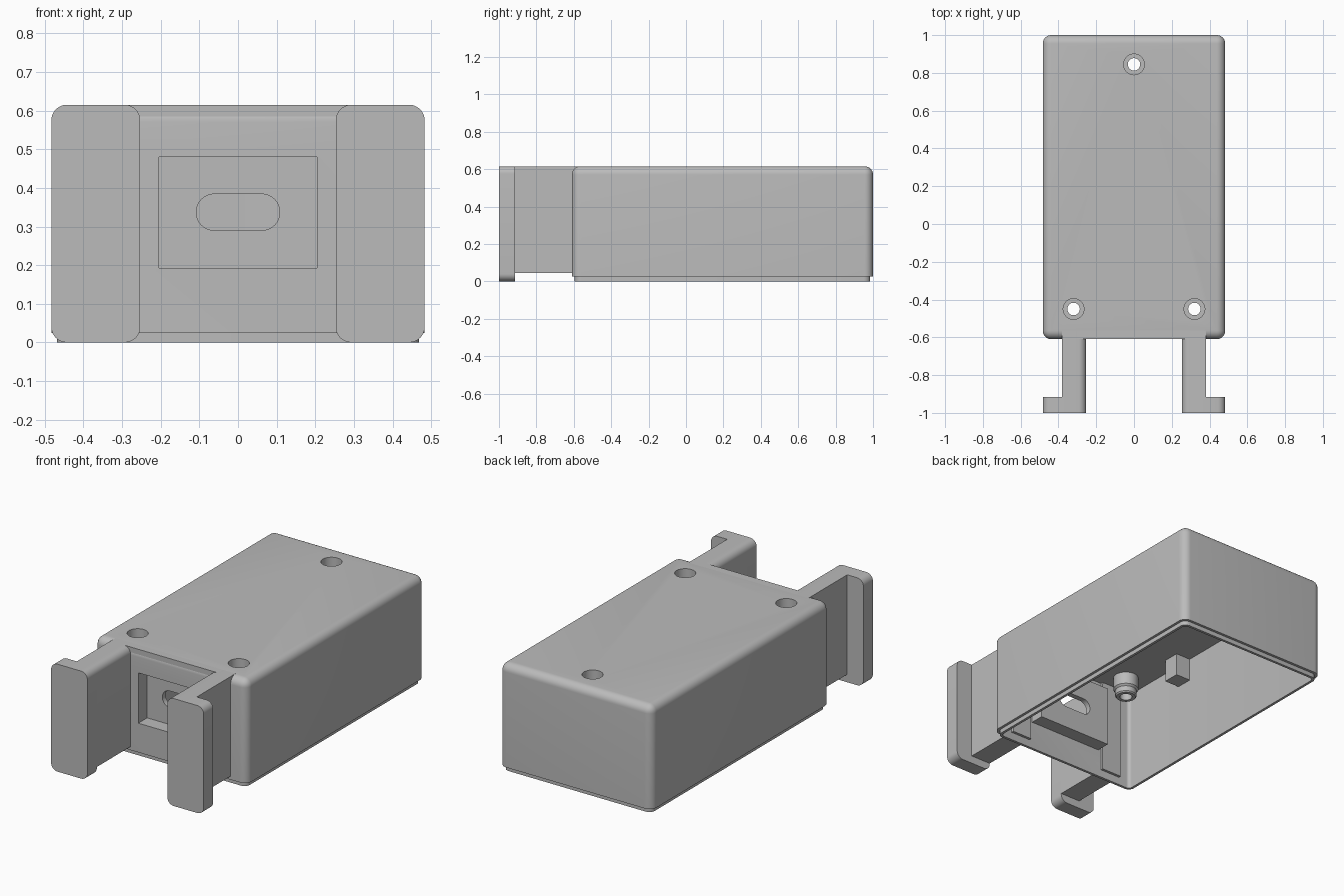
import bpy, bmesh, math
from mathutils import Vector

if "Cube" in bpy.data.objects:
    bpy.data.objects.remove(bpy.data.objects["Cube"])

grey = bpy.data.materials.new("plain grey")
grey.diffuse_color = (0.5, 0.5, 0.5, 1)
grey.use_nodes = True
grey.node_tree.nodes["Principled BSDF"].inputs["Base Color"].default_value = grey.diffuse_color


def finish(bm, name):
    """Turn a bmesh into a named object."""
    bmesh.ops.recalc_face_normals(bm, faces=bm.faces)
    me = bpy.data.meshes.new(name)
    bm.to_mesh(me)
    bm.free()
    me.materials.append(grey)
    ob = bpy.data.objects.new(name, me)
    bpy.context.collection.objects.link(ob)
    return ob


def box(name, lo, hi, radius=0, rule=None, segments=8):
    """Box between two corners; edges chosen by rule(direction, middle) are rounded."""
    lo, hi = Vector(lo), Vector(hi)
    bm = bmesh.new()
    bmesh.ops.create_cube(bm, size=1)
    for v in bm.verts:
        v.co = Vector((hi[i] if v.co[i] > 0 else lo[i]) for i in range(3))
    if rule:
        edges = []
        for e in bm.edges:
            a, b = e.verts[0].co, e.verts[1].co
            d = b - a
            axis = max(range(3), key=lambda i: abs(d[i]))
            if rule(axis, (a + b) / 2):
                edges.append(e)
        bmesh.ops.bevel(bm, geom=edges, offset=radius, segments=segments,
                        profile=0.5, affect='EDGES')
    return finish(bm, name)


def lathe(name, profile, x, y, closed=False, steps=40):
    """Spin (radius, z) points around a vertical axis at x, y."""
    bm = bmesh.new()
    rings = [[bm.verts.new((x + r * math.cos(2 * math.pi * k / steps),
                            y + r * math.sin(2 * math.pi * k / steps), z))
              for k in range(steps)] for r, z in profile]
    for p, q in zip(rings, rings[1:]):
        for k in range(steps):
            n = (k + 1) % steps
            bm.faces.new((p[k], p[n], q[n], q[k]))
    if closed:
        bm.faces.new(rings[0])
        bm.faces.new(rings[-1])
    return finish(bm, name)


def activate(ob):
    bpy.ops.object.select_all(action='DESELECT')
    ob.select_set(True)
    bpy.context.view_layer.objects.active = ob


def cut(ob, cutters):
    activate(ob)
    for c in cutters:
        m = ob.modifiers.new("cut", 'BOOLEAN')
        m.operation, m.solver, m.object = 'DIFFERENCE', 'EXACT', c
        bpy.ops.object.modifier_apply(modifier=m.name)


def mirror(ob):
    activate(ob)
    m = ob.modifiers.new("mirror", 'MIRROR')
    m.use_mirror_merge = False
    bpy.ops.object.modifier_apply(modifier=m.name)


def upright(axis, mid):
    return axis == 2


W, F, B, H = 0.483, -0.61, 1.0, 0.615     # half width, front, back, height
T, LIP = 0.03, 0.015                      # wall thickness, lip inset
screws = [(-0.32, -0.45), (0.32, -0.45), (0, 0.845)]

# Cutters: inner cavity, port recess, port slot, screw wells
cavity = box("cavity_cutter", (-W + T, F + T, -0.1), (W - T, B - T, H - T), 0.02, upright)
recess = box("recess_cutter", (-0.204, -0.7, 0.192), (0.204, -0.53, 0.48))
slot = box("slot_cutter", (-0.108, -0.6, 0.29), (0.108, -0.4, 0.384), 0.0465,
           lambda a, m: a == 1)
wells = [lathe("well_cutter", [(0.055, 0.5), (0.055, 0.7)], x, y, True) for x, y in screws]

# Outer shell, open underneath
shell = box("shell", (-W, F, 0.025), (W, B, H), 0.045,
            lambda a, m: a == 2 or m.z > 0.5)
cut(shell, [cavity, recess] + wells)

# Thin lip around the open bottom
lip = box("bottom_lip", (-W + LIP, F + LIP, 0), (W - LIP, B - LIP, 0.025), 0.035, upright)
cut(lip, [cavity])

# Square front top edge between the arms
box("front_top_edge", (-0.3, F, H - T), (0.3, F + 0.045, H))

# Recessed port housing inside the front wall
housing = box("port_housing", (-0.234, F + 0.02, 0.162), (0.234, -0.5, 0.51))
cut(housing, [recess, slot])

# Stepped screw bosses hanging from the ceiling
for x, y in screws:
    lathe("screw_boss", [(0.068, H - T), (0.068, 0.515), (0.058, 0.505), (0.058, 0.475),
                         (0.052, 0.468), (0.033, 0.468), (0.033, 0.505),
                         (0.055, 0.505), (0.055, H - T)], x, y)

# Small blocks inside the side walls
mirror(box("inner_block", (0.36, -0.165, 0.455), (0.455, -0.07, 0.59)))

# Arms and hooked end plates
mirror(box("arm", (0.253, -0.915, 0.045), (0.38, F + 0.045, H), 0.04,
           lambda a, m: a == 1 and m.x < 0.3 and m.z > 0.5))
mirror(box("end_plate", (0.253, -1.0, 0), (W, -0.915, H), 0.04,
           lambda a, m: a == 1))

# Remove cutters, smooth the rounded surfaces
for c in [cavity, recess, slot] + wells:
    bpy.data.objects.remove(c)
for ob in list(bpy.context.scene.objects):
    activate(ob)
    bpy.ops.object.shade_smooth_by_angle(angle=math.radians(30))
